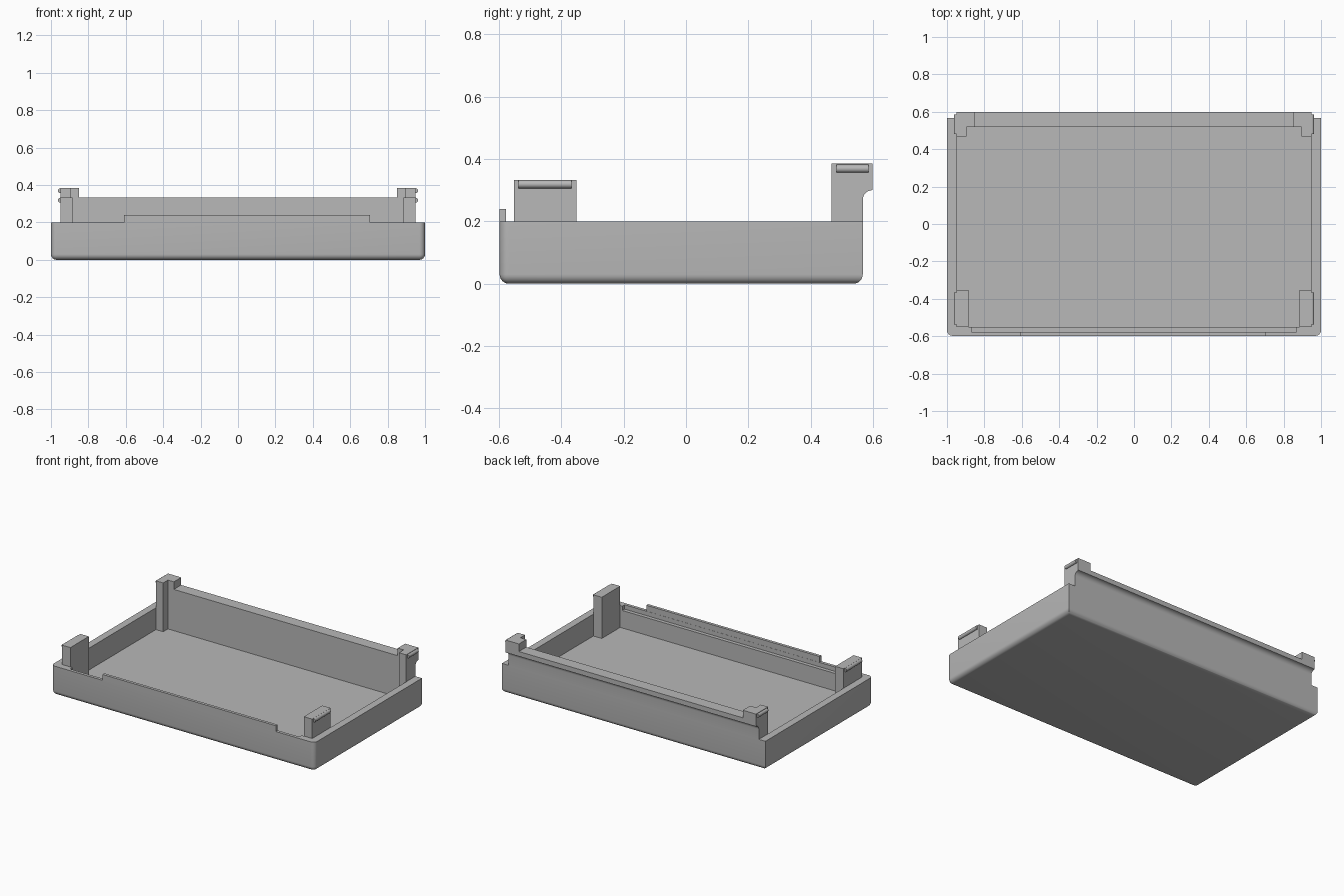
import bpy
import bmesh
from math import pi, cos, sin, radians

if "Cube" in bpy.data.objects:
    bpy.data.objects.remove(bpy.data.objects["Cube"], do_unlink=True)

# One plain grey plastic
grey = bpy.data.materials.new("grey plastic")
grey.use_nodes = True
COLOUR = (0.48, 0.48, 0.48, 1)
grey.diffuse_color = COLOUR
grey.node_tree.nodes["Principled BSDF"].inputs["Base Color"].default_value = COLOUR


def add_object(name, bm):
    bmesh.ops.recalc_face_normals(bm, faces=bm.faces)
    mesh = bpy.data.meshes.new(name)
    bm.to_mesh(mesh)
    bm.free()
    mesh.materials.append(grey)
    obj = bpy.data.objects.new(name, mesh)
    bpy.context.collection.objects.link(obj)
    return obj


def prism(name, points, axis, start, end):
    """Extrude a 2D outline: (x, y) along z, (y, z) along x, (x, z) along y."""
    bm = bmesh.new()

    def place(p, d):
        return {"x": (d, *p), "y": (p[0], d, p[1]), "z": (*p, d)}[axis]

    face = bm.faces.new([bm.verts.new(place(p, start)) for p in points])
    grown = bmesh.ops.extrude_face_region(bm, geom=[face])["geom"]
    offset = place((0, 0), end - start)
    bmesh.ops.translate(bm, vec=offset,
                        verts=[v for v in grown if isinstance(v, bmesh.types.BMVert)])
    return add_object(name, bm)


def block(name, x0, x1, y0, y1, z0, z1):
    return prism(name, [(x0, y0), (x1, y0), (x1, y1), (x0, y1)], "z", z0, z1)


def activate(obj):
    bpy.ops.object.select_all(action="DESELECT")
    obj.select_set(True)
    bpy.context.view_layer.objects.active = obj


def smooth(obj):
    activate(obj)
    bpy.ops.object.shade_smooth_by_angle(angle=radians(35))


def cut(obj, cutter):
    mod = obj.modifiers.new("cut", "BOOLEAN")
    mod.operation, mod.solver, mod.object = "DIFFERENCE", "EXACT", cutter
    activate(obj)
    bpy.ops.object.modifier_apply(modifier=mod.name)
    bpy.data.objects.remove(cutter, do_unlink=True)


FRONT, BACK, RIM, FLOOR = -0.598, 0.567, 0.2, 0.05
IN_X, IN_FRONT, IN_BACK, OVERHANG = 0.95, -0.552, 0.518, 0.598
PANEL_TOP, POST_TOP = 0.333, 0.385

# Tray: rounded below and at the two front corners
tray = block("tray", -1, 1, FRONT, BACK, 0, RIM)
bm = bmesh.new()
bm.from_mesh(tray.data)
round_edges = [e for e in bm.edges
               if all(v.co.z < 0.01 for v in e.verts)
               or all(v.co.y < 0 and abs(v.co.x) > 0.9 for v in e.verts)
               and abs(e.verts[0].co.z - e.verts[1].co.z) > 0.1]
bmesh.ops.bevel(bm, geom=round_edges, offset=0.03, segments=6, profile=0.5,
                affect="EDGES")
bm.to_mesh(tray.data)
bm.free()
cut(tray, block("cavity", -IN_X, IN_X, IN_FRONT, IN_BACK, FLOOR, 0.5))
# Ledge along the inside of the front wall
cut(tray, block("ledge", -0.87, 0.87, -0.577, IN_FRONT + 0.02, 0.17, 0.5))
smooth(tray)

# Raised lip on the front wall
block("front_lip", -0.61, 0.706, FRONT, -0.578, RIM, 0.24)

# Back panel, with a cove under its overhang
r = OVERHANG - BACK
cove = [(OVERHANG - r * cos(a), 0.30 - r + r * sin(a))
        for a in [i * pi / 16 for i in range(9)]]
panel = prism("back_panel",
              [(IN_BACK, RIM), (BACK, RIM)] + cove
              + [(OVERHANG, PANEL_TOP), (IN_BACK, PANEL_TOP)],
              "x", -IN_X, IN_X)
smooth(panel)


# Rounded snap ridge on the outside of a post
def ridge(name, side, y0, y1, z):
    ring = [(side * 0.95 + 0.013 * cos(i * pi / 8), z + 0.013 * sin(i * pi / 8))
            for i in range(16)]
    smooth(prism(name, ring, "y", y0, y1))


for label, s in (("left", 1), ("right", -1)):
    # Front posts stand on the floor
    block(f"{label}_front_post", s * 0.886, s * IN_X, IN_FRONT, -0.352, FLOOR, PANEL_TOP)
    ridge(f"{label}_front_ridge", s, -0.537, -0.367, 0.319)
    # Back posts: a leg on the floor with an L-shaped head
    block(f"{label}_back_post", s * 0.895, s * IN_X, 0.467, IN_BACK, FLOOR, PANEL_TOP)
    head = [(s * 0.895, 0.467), (s * IN_X, 0.467), (s * IN_X, OVERHANG),
            (s * 0.85, OVERHANG), (s * 0.85, IN_BACK), (s * 0.895, IN_BACK)]
    prism(f"{label}_back_head", head, "z", PANEL_TOP, POST_TOP)
    ridge(f"{label}_back_ridge", s, 0.482, 0.585, 0.369)
